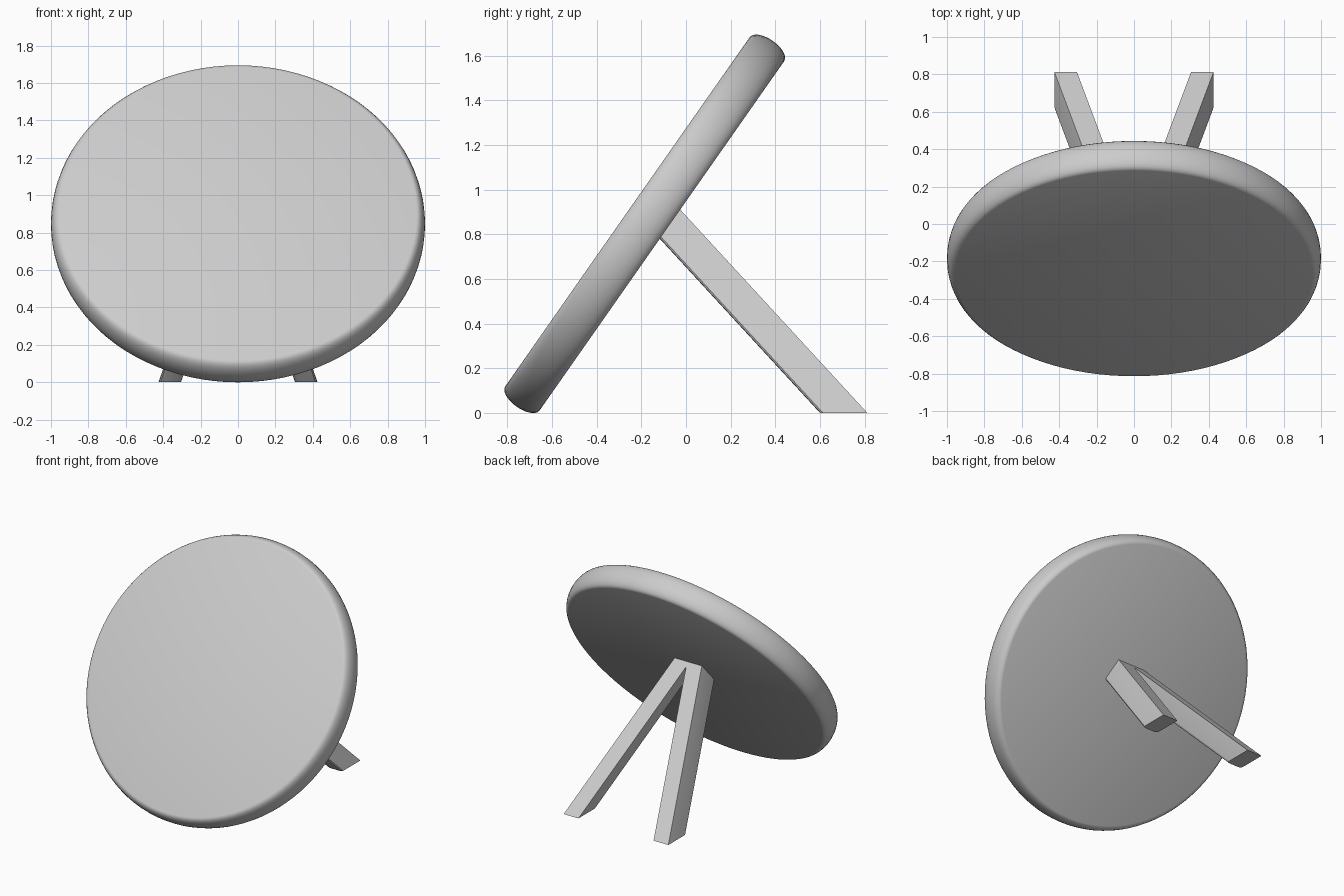
import bpy, bmesh, math
from mathutils import Matrix, Vector

cube = bpy.data.objects.get("Cube")
if cube:
    bpy.data.objects.remove(cube, do_unlink=True)

grey = bpy.data.materials.new("light grey")
grey.use_nodes = True
colour = (0.6, 0.6, 0.6, 1)
grey.diffuse_color = colour
grey.node_tree.nodes["Principled BSDF"].inputs["Base Color"].default_value = colour

TILT = math.radians(55)


def add_object(name, bm, angle):
    bmesh.ops.recalc_face_normals(bm, faces=bm.faces)
    mesh = bpy.data.meshes.new(name)
    bm.to_mesh(mesh)
    bm.free()
    mesh.materials.append(grey)
    obj = bpy.data.objects.new(name, mesh)
    bpy.context.collection.objects.link(obj)
    bpy.ops.object.select_all(action='DESELECT')
    obj.select_set(True)
    bpy.context.view_layer.objects.active = obj
    bpy.ops.object.shade_smooth_by_angle(angle=math.radians(angle))
    return obj


# Tilted disc: stacked rings with a rounded rim
bm = bmesh.new()
SIDES, STEPS = 96, 12
rings = []
for k in range(STEPS + 1):
    t = math.pi * (k / STEPS - 0.5)
    radius, height = 0.955 + 0.045 * math.cos(t), 0.094 * math.sin(t)
    rings.append([bm.verts.new((radius * math.cos(a), radius * math.sin(a), height))
                  for a in (math.tau * i / SIDES for i in range(SIDES))])
for low, high in zip(rings, rings[1:]):
    for i in range(SIDES):
        j = (i + 1) % SIDES
        bm.faces.new((low[i], low[j], high[j], high[i]))
bm.faces.new(rings[0])
bm.faces.new(rings[-1])
bm.transform(Matrix.Translation((0, -0.185, 0.847)) @ Matrix.Rotation(TILT, 4, 'X'))
add_object("disc", bm, 30)


# Splayed legs: slanted bars cut level at the floor and along the disc at the top
def add_leg(name, side):
    bm = bmesh.new()
    slope = Vector((-0.345, -0.92, 1))
    corners = [(0.305, 0.6, 0.81), (0.425, 0.6, 0.81),
               (0.425, 0.812, 0.95), (0.305, 0.812, 0.95)]
    foot, top = [], []
    for x, y, rise in corners:
        base = Vector((x, y, 0))
        foot.append(bm.verts.new(base))
        top.append(bm.verts.new(base + slope * rise))
    bm.faces.new(foot)
    bm.faces.new(top)
    for i in range(4):
        j = (i + 1) % 4
        bm.faces.new((foot[i], foot[j], top[j], top[i]))
    # Soften the underside edges
    under = [bm.edges.get((foot[i], top[i])) for i in (0, 1)]
    bmesh.ops.bevel(bm, geom=under, offset=0.02, segments=3, profile=0.5, affect='EDGES')
    bm.transform(Matrix.Diagonal((side, 1, 1, 1)))
    add_object(name, bm, 35)


add_leg("left_leg", 1)
add_leg("right_leg", -1)
